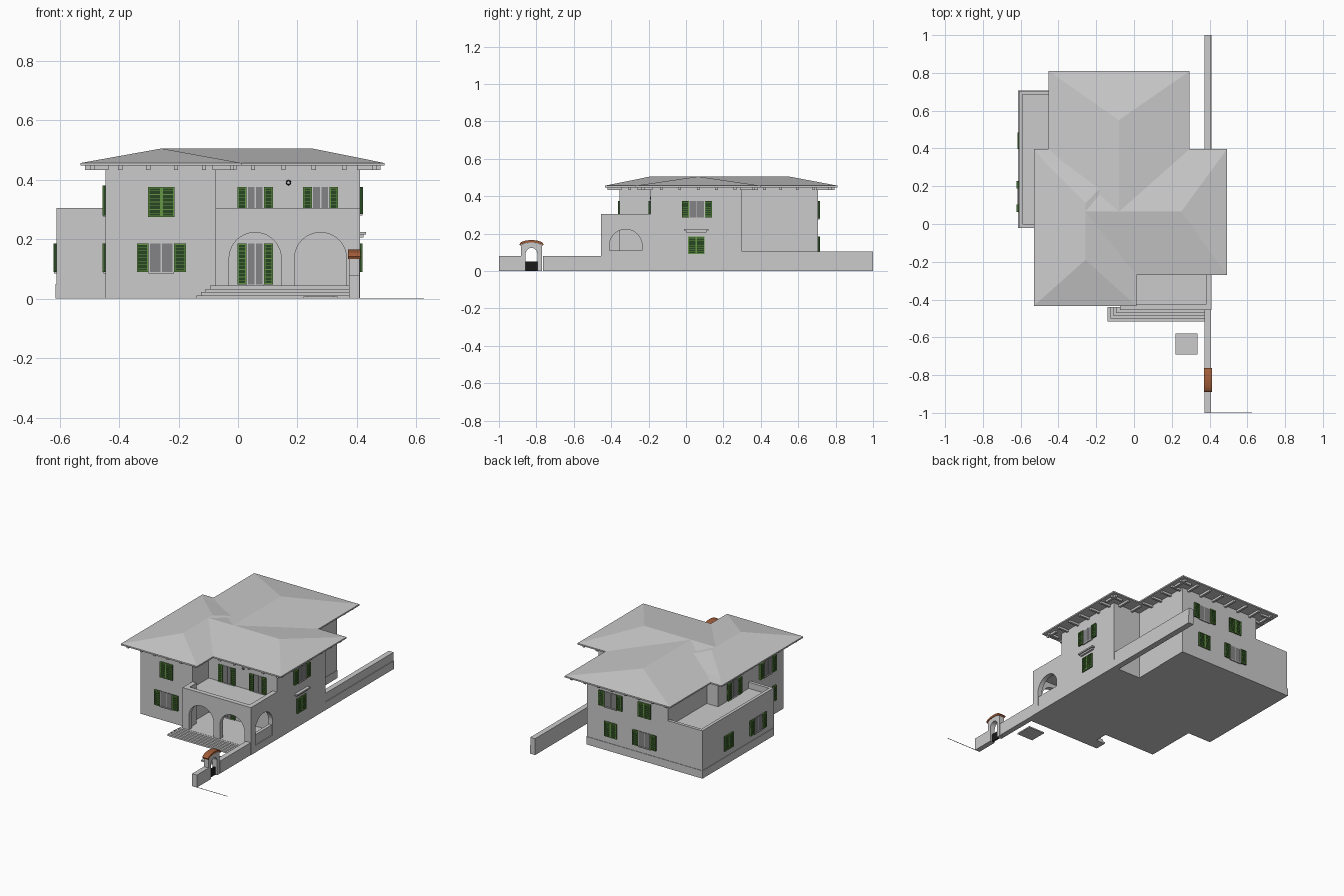
import bpy, bmesh
from math import cos, sin, pi

cube = bpy.data.objects.get("Cube")
if cube:
    bpy.data.objects.remove(cube, do_unlink=True)


def material(name, r, g, b):
    m = bpy.data.materials.new(name)
    m.use_nodes = True
    m.diffuse_color = (r, g, b, 1)
    m.node_tree.nodes["Principled BSDF"].inputs["Base Color"].default_value = (r, g, b, 1)
    return m


PLASTER = material("pale_grey_plaster", .6, .6, .6)
GLASS = material("grey_glass", .23, .23, .24)
GREEN = material("shutter_green", .13, .3, .06)
DARK_GREEN = material("dark_slat_green", .02, .06, .015)
TILE = material("terracotta_tile", .36, .11, .04)
BLACK = material("black_iron", .01, .01, .01)


def finish(name, bm, mats):
    bmesh.ops.recalc_face_normals(bm, faces=bm.faces)
    mesh = bpy.data.meshes.new(name)
    bm.to_mesh(mesh)
    bm.free()
    for m in mats:
        mesh.materials.append(m)
    ob = bpy.data.objects.new(name, mesh)
    bpy.context.collection.objects.link(ob)
    return ob


def boxes(name, items):
    """Items are (x0, x1, y0, y1, z0, z1, material)."""
    bm, mats = bmesh.new(), []
    for x0, x1, y0, y1, z0, z1, mat in items:
        if mat not in mats:
            mats.append(mat)
        made = bmesh.ops.create_cube(bm, size=1)["verts"]
        for v in made:
            v.co = (x0 if v.co.x < 0 else x1, y0 if v.co.y < 0 else y1, z0 if v.co.z < 0 else z1)
        for f in {f for v in made for f in v.link_faces}:
            f.material_index = mats.index(mat)
    return finish(name, bm, mats)


def box(name, *size, mat=PLASTER):
    return boxes(name, [(*size, mat)])


def prism(name, outline, axis, a, b, mat=PLASTER):
    """Extrude a (u, z) outline along x or y from a to b."""
    bm = bmesh.new()
    place = (lambda u, z: (a, u, z)) if axis == "x" else (lambda u, z: (u, a, z))
    face = bm.faces.new([bm.verts.new(place(u, z)) for u, z in outline])
    new = bmesh.ops.extrude_face_region(bm, geom=[face])["geom"]
    step = (b - a, 0, 0) if axis == "x" else (0, b - a, 0)
    bmesh.ops.translate(bm, vec=step, verts=[g for g in new if isinstance(g, bmesh.types.BMVert)])
    return finish(name, bm, [mat])


def arch(u0, u1, base, spring, n=20):
    c, r = (u0 + u1) / 2, (u1 - u0) / 2
    curve = [(c - r * cos(pi * i / n), spring + r * sin(pi * i / n)) for i in range(n + 1)]
    return [(u0, base)] + curve + [(u1, base)]


# House blocks
EAVE = .447
box("front_wing", -.445, -.075, -.355, .31, 0, EAVE)
box("main_block", -.445, .41, -.19, .30, 0, EAVE)
box("back_block", -.365, .21, .2, .705, 0, EAVE)
box("side_annex", -.61, -.3, -.02, .705, 0, .265)
boxes("annex_parapet", [(-.61, -.59, -.02, .705, .26, .305, PLASTER),
                        (-.59, -.445, -.02, 0, .26, .305, PLASTER),
                        (-.59, -.365, .685, .705, .26, .305, PLASTER)])
boxes("plinth", [(-.613, .213, .5, .708, 0, .05, PLASTER),
                 (-.613, -.4, -.02, .708, 0, .05, PLASTER)])

# Porch with arcades and a roof terrace
FLOOR, TOP = .045, .305
front = [(-.075, FLOOR)] + arch(-.03, .145, FLOOR, .135) + arch(.19, .365, FLOOR, .135)
prism("porch_front_arcade", front + [(.41, FLOOR), (.41, TOP), (-.075, TOP)], "y", -.455, -.425)
side = [(-.425, FLOOR)] + arch(-.41, -.235, FLOOR, .135)
prism("porch_side_arch", side + [(-.19, FLOOR), (-.19, TOP), (-.425, TOP)], "x", .38, .41)
box("porch_inner_wall", -.075, -.045, -.425, -.355, FLOOR, TOP)
box("porch_floor", -.075, .41, -.455, -.19, 0, FLOOR)
box("porch_side_parapet", .385, .405, -.41, -.235, FLOOR, .11)
box("terrace_floor", -.075, .39, -.44, -.19, .25, .265)
boxes("porch_steps", [(-.14 + .015 * i, .376, -.515 + .015 * i, -.44, 0, .011 * (i + 1), PLASTER)
                      for i in range(4)])


# Hipped roofs that run into each other
def hip_roof(name, x0, x1, y0, y1, ridge):
    bm = bmesh.new()
    corners = [(x0, y0), (x1, y0), (x1, y1), (x0, y1)]
    low = [bm.verts.new((x, y, EAVE)) for x, y in corners]
    eave = [bm.verts.new((x, y, .456)) for x, y in corners]
    a, b = [bm.verts.new((x, y, .505)) for x, y in ridge]
    bm.faces.new(low)
    for i in range(4):
        j = (i + 1) % 4
        bm.faces.new((low[i], low[j], eave[j], eave[i]))
    along_x = ridge[0][1] == ridge[1][1]
    e = eave if along_x else eave[1:] + eave[:1]
    for f in ((e[0], e[1], b, a), (e[1], e[2], b), (e[2], e[3], a, b), (e[3], e[0], a)):
        bm.faces.new(f)
    return finish(name, bm, [PLASTER])


hip_roof("main_roof", -.53, .493, -.27, .397, [(-.255, .065), (.25, .065)])
hip_roof("front_wing_roof", -.53, .012, -.433, .385, [(-.257, -.19), (-.257, .11)])
hip_roof("back_roof", -.452, .295, -.2, .81, [(-.08, .065), (-.08, .55)])

# Rafter ends under the eaves: direction, start, end, wall, length
SIDES = {"S": (0, -1), "N": (0, 1), "E": (1, 0), "W": (-1, 0)}


def placed(direction, wall, u0, u1, d0, d1, z0, z1, mat):
    sx, sy = SIDES[direction]
    p, q = sorted((wall + (sx + sy) * d0, wall + (sx + sy) * d1))
    return (p, q, u0, u1, z0, z1, mat) if sx else (u0, u1, p, q, z0, z1, mat)


rafters = []
for d, u0, u1, wall, length in (("S", -.49, -.02, -.355, .065), ("S", .05, .46, -.19, .07),
                                ("E", -.23, .36, .41, .07), ("E", -.4, -.3, -.075, .07),
                                ("E", .42, .77, .21, .07), ("N", -.41, .26, .705, .09),
                                ("N", .27, .46, .30, .085), ("W", -.39, .34, -.445, .07),
                                ("W", .42, .77, -.365, .07)):
    n = max(1, round((u1 - u0) / .095))
    for i in range(n + 1):
        u = u0 + (u1 - u0) * i / n
        rafters.append(placed(d, wall, u - .007, u + .007, -.01, length, .433, .449, PLASTER))
boxes("rafter_ends", rafters)


# Shutters and windows
def shutter(d, wall, u0, u1, z0, z1, depth):
    parts = [placed(d, wall, u0, u1, 0, depth, z0, z1, DARK_GREEN)]
    e, t = .005, depth + .003
    for a, b in ((u0, u0 + e), (u1 - e, u1)):
        parts.append(placed(d, wall, a, b, 0, t, z0, z1, GREEN))
    for a, b in ((z0, z0 + e), (z1 - e, z1)):
        parts.append(placed(d, wall, u0 + e, u1 - e, 0, t, a, b, GREEN))
    n = max(4, round((z1 - z0) / .012))
    for i in range(1, n):
        z = z0 + (z1 - z0) * i / n
        parts.append(placed(d, wall, u0 + e, u1 - e, 0, depth + .002, z - .0012, z + .0012, GREEN))
    return parts


def window(name, d, wall, u, z0, z1, width, leaf=0):
    """A leaf width opens the shutters; without it they are shut."""
    h = width / 2
    if leaf:
        parts = [placed(d, wall, u - h, u + h, 0, .003, z0, z1, GLASS)]
        for a, b in ((u - h, u - h + .004), (u - .002, u + .002), (u + h - .004, u + h)):
            parts.append(placed(d, wall, a, b, 0, .005, z0, z1, PLASTER))
        parts += shutter(d, wall, u - h - leaf, u - h, z0, z1, .008)
        parts += shutter(d, wall, u + h, u + h + leaf, z0, z1, .008)
        parts.append(placed(d, wall, u - h, u + h, 0, .008, z0 - .006, z0, PLASTER))
    else:
        parts = shutter(d, wall, u - h, u, z0, z1, .005) + shutter(d, wall, u, u + h, z0, z1, .005)
    boxes(name, parts)


window("front_lower_window", "S", -.355, -.258, .09, .185, .085, .04)
window("front_upper_window", "S", -.355, -.258, .275, .375, .088)
window("porch_door", "S", -.19, .058, .048, .185, .058, .03)
window("terrace_door_left", "S", -.19, .058, .268, .375, .058, .03)
window("terrace_door_right", "S", -.19, .278, .268, .375, .058, .03)
window("right_upper_window", "E", .41, .058, .285, .375, .085, .038)
window("right_lower_window", "E", .41, .055, .09, .185, .09)
window("back_upper_window_a", "N", .705, .04, .28, .375, .085, .04)
window("back_upper_window_b", "N", .705, -.2, .28, .375, .088)
window("back_lower_window_a", "N", .705, .04, .09, .185, .088)
window("back_lower_window_b", "N", .705, -.2, .09, .185, .085, .04)
window("annex_window_shut", "W", -.61, .44, .09, .185, .088)
window("annex_window_open", "W", -.61, .145, .09, .185, .085, .04)
window("side_upper_window", "W", -.445, -.19, .28, .38, .085, .04)
window("side_lower_window", "W", -.445, -.19, .09, .185, .085, .04)
window("annex_terrace_door", "W", -.445, .15, .268, .375, .07, .035)
boxes("right_window_hood", [placed("E", .41, -.01, .12, 0, .02, .215, .224, PLASTER),
                            placed("E", .41, 0, .11, 0, .012, .205, .215, PLASTER)])

# Round vent on the terrace wall
bpy.ops.mesh.primitive_torus_add(major_radius=.007, minor_radius=.002, major_segments=20,
                                 minor_segments=6, location=(.17, -.191, .39), rotation=(pi / 2, 0, 0))
bpy.context.object.name = "wall_vent"
bpy.context.object.data.materials.append(BLACK)

# Garden walls
boxes("back_garden_wall", [(.372, .41, .30, 1, 0, .052, PLASTER), (.372, .406, .30, 1, .05, .105, PLASTER)])
boxes("front_garden_wall", [(.374, .408, -.765, -.455, 0, .08, PLASTER), (.374, .408, -1, -.875, 0, .08, PLASTER)])
box("boundary_line", .408, .625, -1, -.997, 0, .002)

# Gate with an arched tiled top
crown = [(-.826 + .055 * cos(pi * i / 12), .135 + .017 * sin(pi * i / 12)) for i in range(13)]
prism("gate_arch", [(-.881, 0)] + arch(-.857, -.795, 0, .092) + [(-.771, 0)] + crown, "x", .374, .408)
arc = [(cos(pi * i / 12), sin(pi * i / 12)) for i in range(13)]
cap = [(-.826 + .064 * c, .142 + .023 * s) for c, s in arc] + [(-.826 + .06 * c, .134 + .018 * s) for c, s in arc[::-1]]
prism("gate_tiles", cap, "x", .37, .412, TILE)
box("gate_door", .385, .395, -.857, -.795, 0, .05, mat=BLACK)

# Square slab in the front garden
boxes("garden_slab", [(.22, .335, -.69, -.58, 0, .008, PLASTER), (.232, .323, -.678, -.592, 0, .011, PLASTER)])
